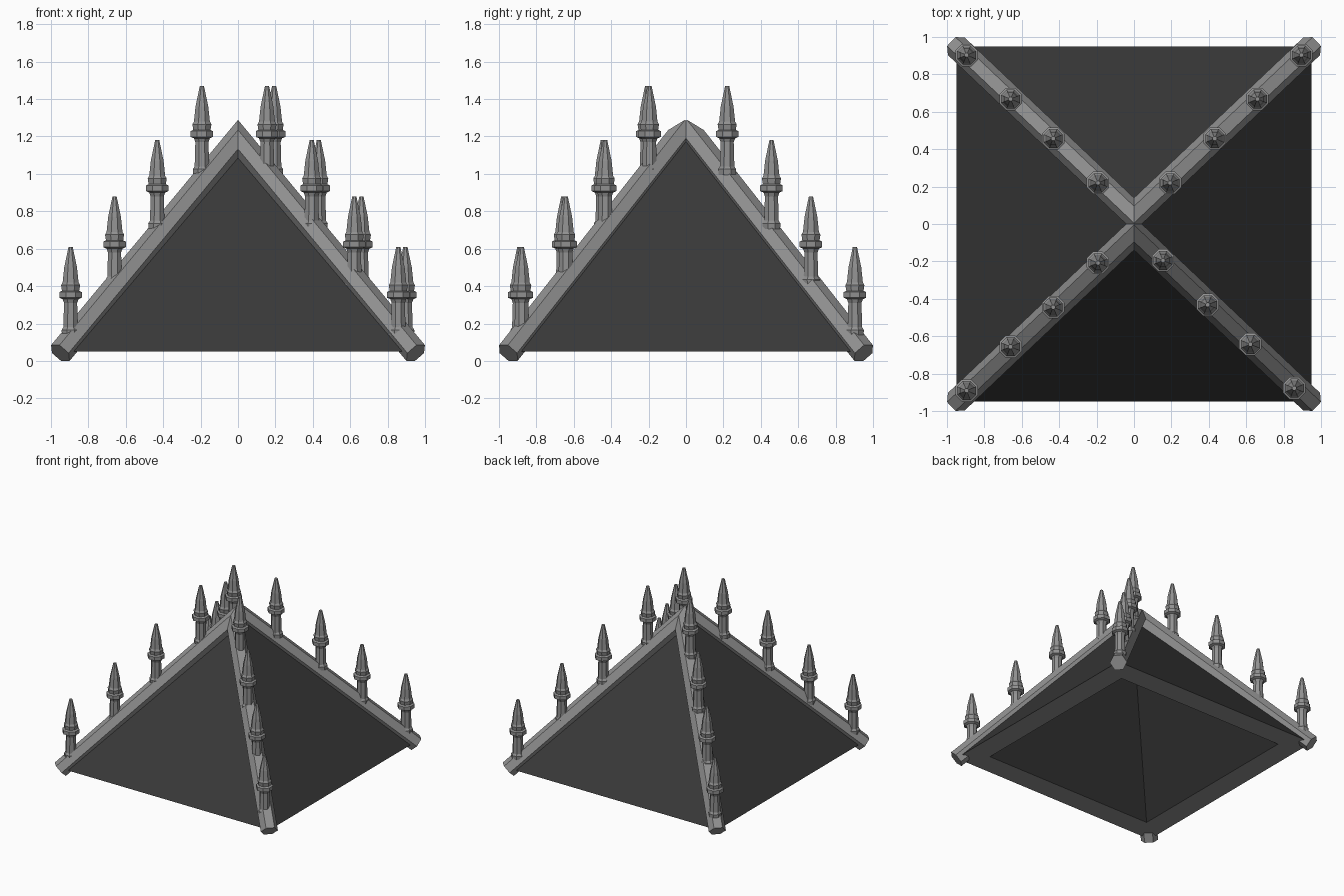
import bpy, bmesh, math
from mathutils import Vector

if "Cube" in bpy.data.objects:
    bpy.data.objects.remove(bpy.data.objects["Cube"])


def material(name, value):
    m = bpy.data.materials.new(name)
    m.diffuse_color = (value, value, value, 1)
    m.use_nodes = True
    m.node_tree.nodes["Principled BSDF"].inputs["Base Color"].default_value = m.diffuse_color
    return m


SLATE = material("dark slate", 0.040)
STONE = material("grey stone", 0.28)


def make_object(name, bm, mats):
    bmesh.ops.recalc_face_normals(bm, faces=bm.faces)
    me = bpy.data.meshes.new(name)
    for m in mats:
        me.materials.append(m)
    bm.to_mesh(me)
    bm.free()
    ob = bpy.data.objects.new(name, me)
    bpy.context.collection.objects.link(ob)
    return ob


# Hollow pyramid roof with a flat stone rim underneath
def square(bm, h, z):
    return [bm.verts.new((x * h, y * h, z)) for x, y in ((-1, -1), (1, -1), (1, 1), (-1, 1))]


BASE, OUT, INN = 0.05, 0.95, 0.77
bm = bmesh.new()
outer, inner = square(bm, OUT, BASE), square(bm, INN, BASE)
tip_out = bm.verts.new((0, 0, 1.2))
tip_in = bm.verts.new((0, 0, BASE + 1.15 * INN / OUT))
for i in range(4):
    j = (i + 1) % 4
    bm.faces.new((outer[i], outer[j], tip_out))
    bm.faces.new((inner[j], inner[i], tip_in))
    rim = bm.faces.new((outer[j], outer[i], inner[i], inner[j]))
    rim.material_index = 1
make_object("roof", bm, [SLATE, STONE])


# Hexagonal ridge beams: square cut at the corner, mitred on x = 0 at the top
def ridge_beam(name, sx, sy, r=0.065):
    foot, top = Vector((0.95, 0.95, 0.042)), Vector((0, 0.05, 1.187))
    d = (foot - top).normalized()
    side = Vector((-d.y, d.x, 0)).normalized()
    up = d.cross(side)
    if up.z < 0:
        up = -up
    bm = bmesh.new()
    low, high = [], []
    for k in range(6):
        a = math.radians(60 * k)
        p = foot + side * r * math.cos(a) + up * r * math.sin(a)
        q = p - d * (p.x / d.x)
        low.append(bm.verts.new((p.x * sx, p.y * sy, p.z)))
        high.append(bm.verts.new((q.x * sx, q.y * sy, q.z)))
    for k in range(6):
        j = (k + 1) % 6
        bm.faces.new((low[k], low[j], high[j], high[k]))
    bm.faces.new(low)
    bm.faces.new(high)
    make_object(name, bm, [STONE])


# Turned eight-sided finial: (radius, height below the tip)
PROFILE = [(0.050, -0.475), (0.052, -0.445), (0.042, -0.43), (0.038, -0.30),
           (0.046, -0.28), (0.065, -0.272), (0.065, -0.242), (0.050, -0.235),
           (0.055, -0.205), (0.046, -0.19), (0.037, -0.11), (0.012, 0.0)]


def finial(name, x, y, tip, sides=8):
    bm = bmesh.new()
    rings = []
    for r, z in PROFILE:
        rings.append([bm.verts.new((x + r * math.cos(2 * math.pi * (k + 0.5) / sides),
                                    y + r * math.sin(2 * math.pi * (k + 0.5) / sides),
                                    tip + z)) for k in range(sides)])
    for a, b in zip(rings, rings[1:]):
        for k in range(sides):
            j = (k + 1) % sides
            bm.faces.new((a[k], a[j], b[j], b[k]))
    bm.faces.new(rings[0])
    bm.faces.new(rings[-1])
    make_object(name, bm, [STONE])


SPOTS = [(0.895, 0.903, 0.61), (0.66, 0.668, 0.88), (0.432, 0.457, 1.18), (0.193, 0.22, 1.47)]
for sy, fb in ((-1, "front"), (1, "back")):
    for sx, lr in ((-1, "left"), (1, "right")):
        ridge_beam(f"{fb}_{lr}_ridge_beam", sx, sy)
        # the front row sits slightly inward, most of all on the right
        dx = -0.038 if (sx, sy) == (1, -1) else 0
        dy = 0 if sy > 0 else (-0.025 if sx > 0 else -0.012)
        for n, (x, y, tip) in enumerate(SPOTS):
            finial(f"{fb}_{lr}_finial_{n + 1}", sx * (x + dx), sy * (y + dy), tip)
